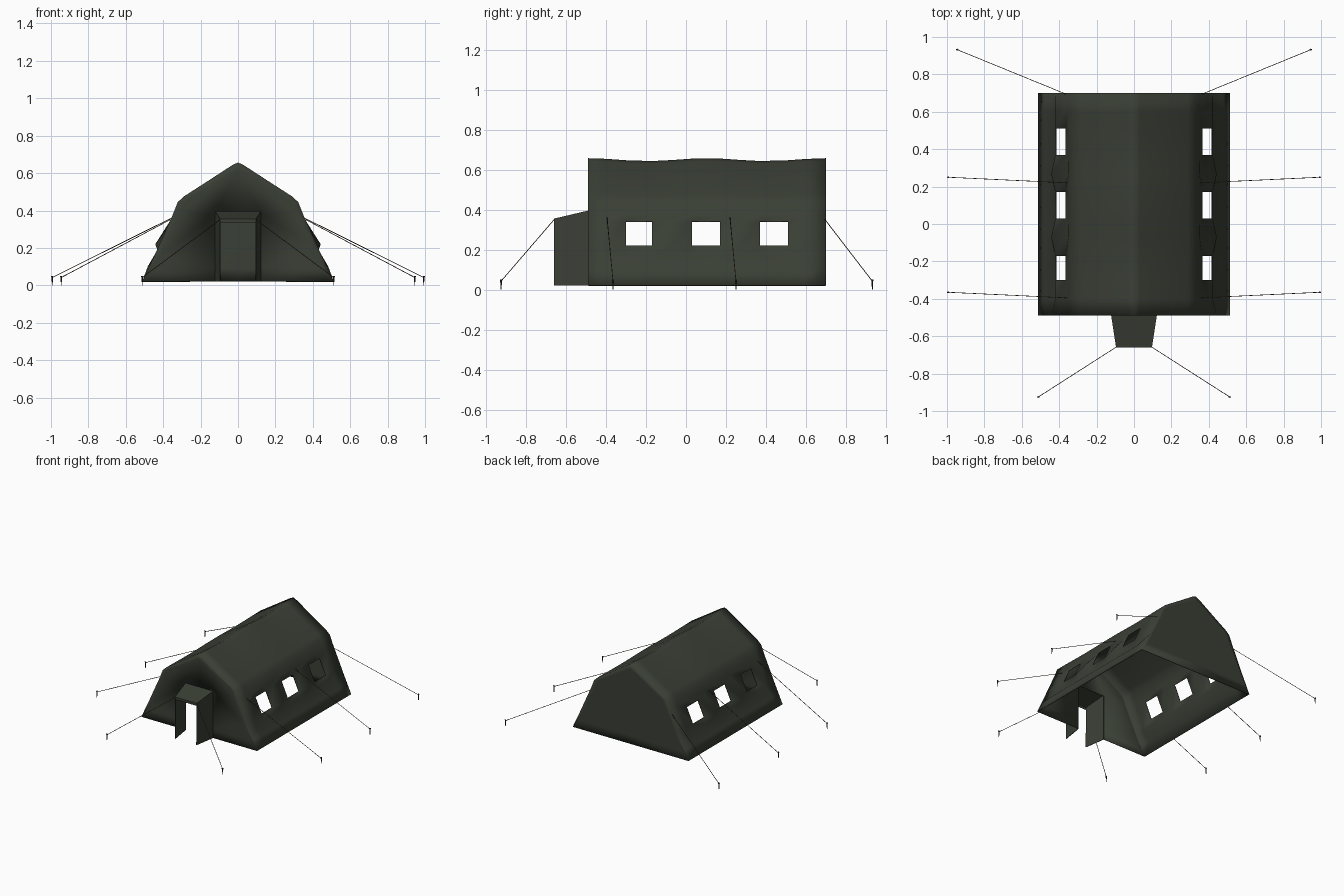
import bpy, bmesh, math
from mathutils import Vector

cube = bpy.data.objects.get("Cube")
if cube:
    bpy.data.objects.remove(cube)


def material(name, rgb):
    m = bpy.data.materials.new(name)
    m.use_nodes = True
    m.diffuse_color = (*rgb, 1)
    m.node_tree.nodes["Principled BSDF"].inputs["Base Color"].default_value = (*rgb, 1)
    return m


CANVAS = material("olive canvas", (0.042, 0.050, 0.036))
ROPE = material("brown rope", (0.09, 0.055, 0.035))
STAKE = material("dark stake", (0.03, 0.025, 0.02))


def finish(bm, name, mat, thickness=0, smooth=True):
    bmesh.ops.remove_doubles(bm, verts=bm.verts, dist=0.0005)
    bmesh.ops.recalc_face_normals(bm, faces=bm.faces)
    me = bpy.data.meshes.new(name)
    for f in bm.faces:
        f.smooth = smooth
    bm.to_mesh(me)
    bm.free()
    me.materials.append(mat)
    ob = bpy.data.objects.new(name, me)
    bpy.context.collection.objects.link(ob)
    if thickness:
        mod = ob.modifiers.new("cloth thickness", 'SOLIDIFY')
        mod.thickness = thickness
        mod.offset = -1
    return ob


def face(bm, pts):
    return bm.faces.new([bm.verts.new(p) for p in pts])


# Tent cross-section from the hem up to the ridge, and the stations along it
PROFILE = [(0.512, 0.02), (0.475, 0.10), (0.442, 0.17), (0.42, 0.22), (0.366, 0.34),
           (0.35, 0.375), (0.322, 0.445), (0.29, 0.475), (0.15, 0.565), (0.03, 0.643), (0, 0.657)]
FRONT, BACK = -0.49, 0.70
WINDOWS = [(-0.30, -0.17), (0.03, 0.17), (0.37, 0.51)]
GAPS = [-0.07, 0.27]
STATIONS = sorted([FRONT, -0.40, 0.60, BACK] + GAPS + [y for w in WINDOWS for y in w])
WINDOW_ROW = 3


def shell_point(i, y, side):
    x, z = PROFILE[i]
    if FRONT < y < BACK:
        # cloth sags between the poles and is pinched around the windows
        z -= 0.014 * math.sin(math.pi * (y - FRONT) / 0.595) ** 2 * max(0, z - 0.4) / 0.25
        if i == 1:
            x += 0.008
        if i == 2:
            x -= 0.018
        if i == 3 and y in GAPS:
            x += 0.022
        if i == 4 and y in GAPS:
            x -= 0.012
    return (side * x, y, z)


def end_wall(bm, y, door=0, door_top=0.385):
    # border ring keeps the soft shaded edge narrow
    inner = [(x * 0.9, 0.09 + (z - 0.02) * 0.83) for x, z in PROFILE]
    low = inner[0][1]
    for s in (-1, 1):
        for i in range(len(PROFILE) - 1):
            ring = [PROFILE[i], PROFILE[i + 1], inner[i + 1], inner[i]]
            face(bm, [(s * x, y, z) for x, z in ring])
        hem = [PROFILE[0], inner[0], (door, low), (door, PROFILE[0][1])]
        face(bm, [(s * x, y, z) for x, z in hem])
        sheet = inner + [(0, door_top), (door, door_top), (door, low)]
        if not door:
            sheet = inner + [(0, low)]
        face(bm, [(s * x, y, z) for x, z in sheet])


# Main tent body with window openings
bm = bmesh.new()
for side in (-1, 1):
    for y0, y1 in zip(STATIONS, STATIONS[1:]):
        for i in range(len(PROFILE) - 1):
            if i == WINDOW_ROW and (y0, y1) in WINDOWS:
                continue
            face(bm, [shell_point(i, y0, side), shell_point(i, y1, side),
                      shell_point(i + 1, y1, side), shell_point(i + 1, y0, side)])
end_wall(bm, FRONT, door=0.122)
end_wall(bm, BACK)
finish(bm, "tent_body", CANVAS, 0.005)

# Entrance porch: two side walls, sloping roof and a lintel flap
PORCH = -0.66
bm = bmesh.new()
for s in (-1, 1):
    face(bm, [(s * 0.122, FRONT, 0.02), (s * 0.096, PORCH, 0.02),
              (s * 0.096, PORCH, 0.355), (s * 0.122, FRONT, 0.395)])
face(bm, [(-0.122, FRONT, 0.395), (0.122, FRONT, 0.395), (0.096, PORCH, 0.355), (-0.096, PORCH, 0.355)])
face(bm, [(-0.096, PORCH, 0.355), (0.096, PORCH, 0.355), (0.096, PORCH, 0.335), (-0.096, PORCH, 0.335)])
finish(bm, "entrance_porch", CANVAS, 0.004, smooth=False)


# Guy ropes and stakes
def rod(bm, a, b, r1, r2, sides=6):
    a, b = Vector(a), Vector(b)
    d = b - a
    mat = d.to_track_quat('Z', 'Y').to_matrix().to_4x4()
    mat.translation = (a + b) / 2
    bmesh.ops.create_cone(bm, cap_ends=True, segments=sides, radius1=r1, radius2=r2,
                          depth=d.length, matrix=mat)


LINES = {
    "back": ((0.365, 0.695, 0.35), (0.945, 0.932)),
    "middle": ((0.355, 0.22, 0.36), (0.993, 0.25)),
    "forward": ((0.355, -0.395, 0.36), (0.993, -0.365)),
    "porch": ((0.095, -0.658, 0.352), (0.512, -0.925)),
}
for label, (top, (sx, sy)) in LINES.items():
    for s, side in ((1, "left"), (-1, "right")):
        start = (s * top[0], top[1], top[2])
        bm = bmesh.new()
        rod(bm, start, (s * sx, sy, 0.042), 0.002, 0.002)
        finish(bm, f"{label}_rope_{side}", ROPE)
        bm = bmesh.new()
        rod(bm, (s * sx, sy, 0), (s * sx, sy, 0.05), 0.002, 0.005)
        rod(bm, (s * (sx - 0.007), sy, 0.044), (s * (sx + 0.006), sy, 0.048), 0.003, 0.003)
        finish(bm, f"{label}_stake_{side}", STAKE, smooth=False)
